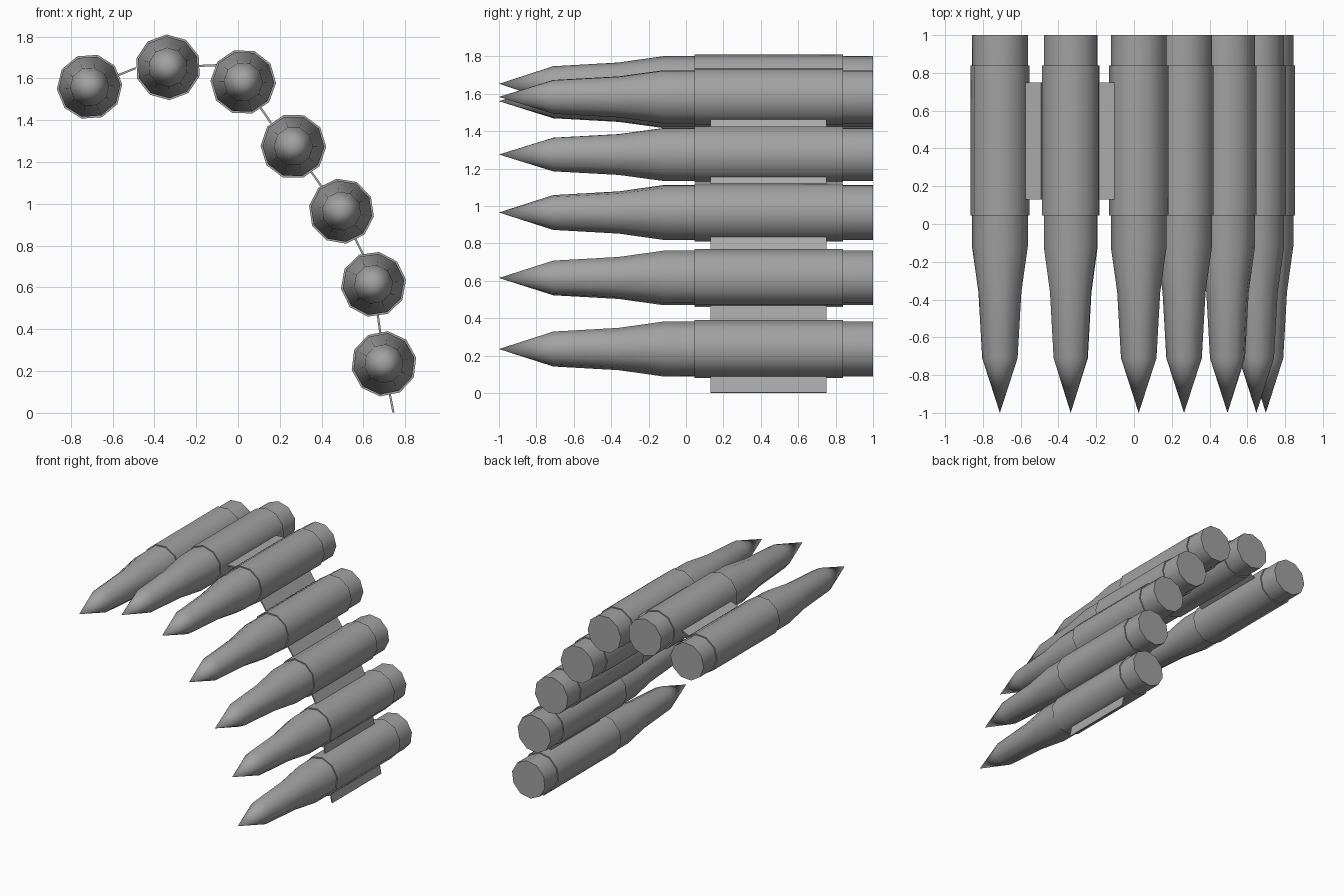
import bpy, bmesh, math
from mathutils import Matrix

if "Cube" in bpy.data.objects:
    bpy.data.objects.remove(bpy.data.objects["Cube"])

SIDES = 10


def material(name, value):
    m = bpy.data.materials.new(name)
    m.diffuse_color = (value, value, value, 1)
    m.use_nodes = True
    m.node_tree.nodes["Principled BSDF"].inputs["Base Color"].default_value = m.diffuse_color
    return m


grey = material("metal grey", 0.36)
link_grey = material("link grey", 0.40)


def add_object(name, bm, mat, x, z, angle):
    """Finish a mesh, then place it at x, z turned in the front plane."""
    bmesh.ops.recalc_face_normals(bm, faces=bm.faces)
    me = bpy.data.meshes.new(name)
    bm.to_mesh(me)
    bm.free()
    me.materials.append(mat)
    ob = bpy.data.objects.new(name, me)
    bpy.context.collection.objects.link(ob)
    ob.location = (x, 0, z)
    ob.rotation_euler = (0, -angle, 0)
    bpy.ops.object.select_all(action='DESELECT')
    ob.select_set(True)
    bpy.context.view_layer.objects.active = ob
    bpy.ops.object.shade_smooth_by_angle(angle=math.radians(40))
    return ob


def lathe(profile, closed=False):
    """Turn (y, radius) points about the y axis; a zero radius makes a tip."""
    bm = bmesh.new()
    rings = []
    for y, r in profile:
        n = SIDES if r > 0 else 1
        rings.append([bm.verts.new((r * math.cos((k + 0.5) * math.tau / SIDES), y,
                                    r * math.sin((k + 0.5) * math.tau / SIDES)))
                      for k in range(n)])
    pairs = list(zip(rings, rings[1:]))
    if closed:
        pairs.append((rings[-1], rings[0]))
    for a, b in pairs:
        for k in range(SIDES):
            j = (k + 1) % SIDES
            if len(a) == 1:
                bm.faces.new((a[0], b[k], b[j]))
            else:
                bm.faces.new((a[k], b[k], b[j], a[j]))
    if not closed:
        bm.faces.new(rings[-1])
    return bm


def plate(x0, x1, y0, y1, thick):
    bm = bmesh.new()
    bmesh.ops.create_cube(bm, size=1, matrix=Matrix.Translation(
        ((x0 + x1) / 2, (y0 + y1) / 2, 0)) @ Matrix.Diagonal((x1 - x0, y1 - y0, thick, 1)))
    return bm


# Pointed round with shoulder and case, and the sleeve that holds it
ROUND = [(-1, 0), (-0.71, 0.094), (-0.36, 0.114), (-0.12, 0.148), (1, 0.148)]
SLEEVE = [(0.045, 0.146), (0.045, 0.157), (0.84, 0.157), (0.84, 0.146)]

# Centre x, z and link direction in degrees, along the hanging belt
BELT = [(-0.71, 1.56, 22), (-0.335, 1.653, 2.5), (0.025, 1.583, -56),
        (0.265, 1.275, -55), (0.495, 0.965, -63.5), (0.648, 0.615, -82),
        (0.698, 0.235, -79)]

for i, (x, z, deg) in enumerate(BELT, 1):
    a = math.radians(deg)
    add_object(f"round_{i}", lathe(ROUND), grey, x, z, a)
    add_object(f"sleeve_{i}", lathe(SLEEVE, closed=True), grey, x, z, a)
    add_object(f"link_{i}", plate(0.14, 0.238, 0.13, 0.75, 0.01), link_grey, x, z, a)
